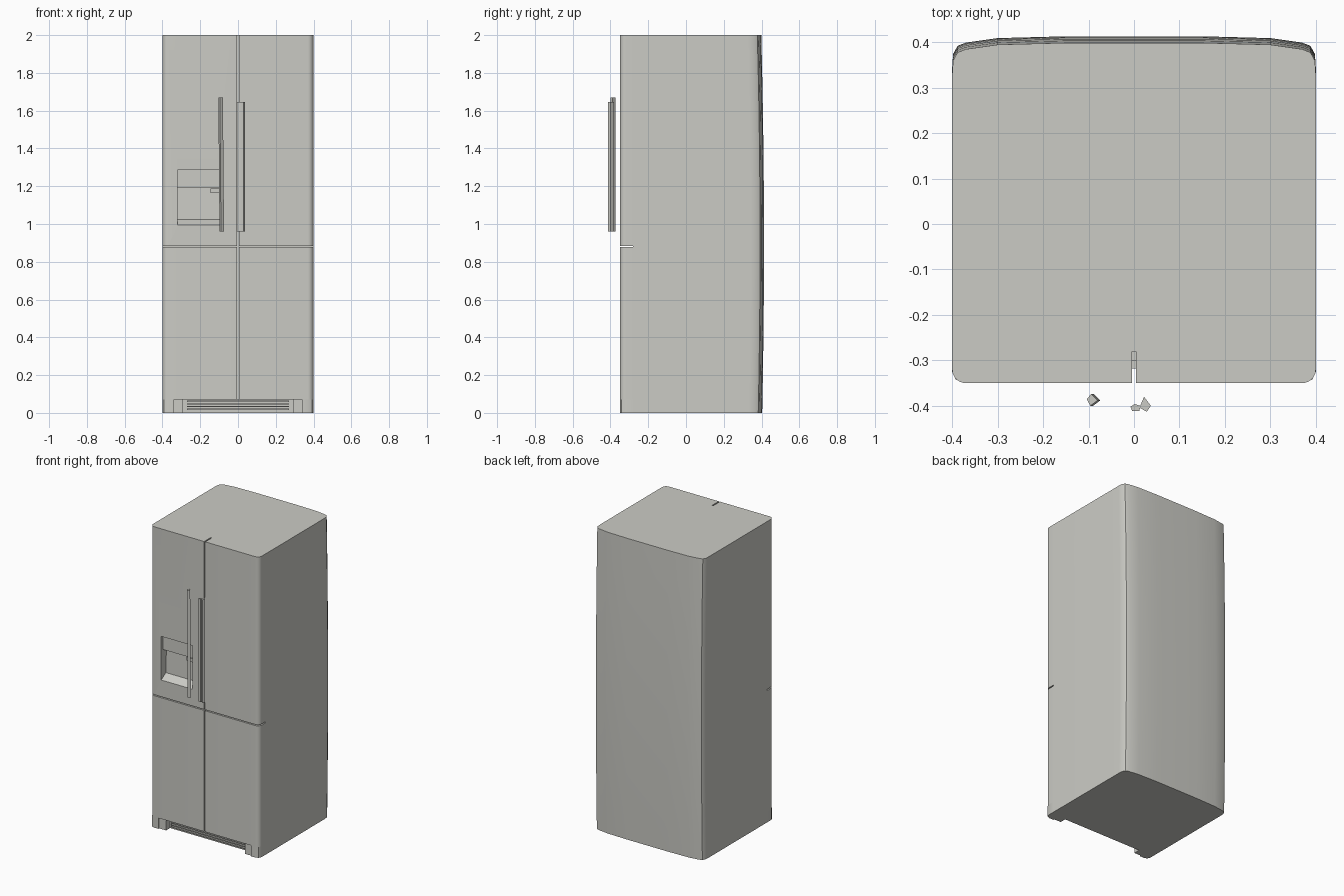
import bpy, bmesh, math

if "Cube" in bpy.data.objects:
    bpy.data.objects.remove(bpy.data.objects["Cube"])

# One painted-metal finish for the whole appliance
metal = bpy.data.materials.new("pale_grey_metal")
metal.diffuse_color = (0.60, 0.60, 0.56, 1)
metal.use_nodes = True
metal.node_tree.nodes["Principled BSDF"].inputs["Base Color"].default_value = metal.diffuse_color


def loft(name, rings, smooth=True):
    """Solid through rings of equal point count."""
    bm = bmesh.new()
    loops = [[bm.verts.new(p) for p in ring] for ring in rings]
    n = len(loops[0])
    for a, b in zip(loops, loops[1:]):
        for i in range(n):
            j = (i + 1) % n
            bm.faces.new((a[i], a[j], b[j], b[i]))
    bm.faces.new(loops[0][::-1])
    bm.faces.new(loops[-1])
    bmesh.ops.recalc_face_normals(bm, faces=bm.faces)
    me = bpy.data.meshes.new(name)
    bm.to_mesh(me)
    bm.free()
    ob = bpy.data.objects.new(name, me)
    bpy.context.collection.objects.link(ob)
    me.materials.append(metal)
    if smooth:
        bpy.ops.object.select_all(action='DESELECT')
        bpy.context.view_layer.objects.active = ob
        ob.select_set(True)
        bpy.ops.object.shade_smooth_by_angle(angle=math.radians(30))
    return ob


def prism(name, outline, z0, z1, lean=0.0):
    """Plan outline raised from z0 to z1, the top shifted sideways by lean."""
    return loft(name, [[(x, y, z0) for x, y in outline],
                       [(x + lean, y, z1) for x, y in outline]])


def box(name, x0, x1, y0, y1, z0, z1):
    return prism(name, [(x0, y0), (x1, y0), (x1, y1), (x0, y1)], z0, z1)


# Cabinet with a gently bowed back
SEAM, FRONT = -0.28, -0.35
half_back = [(0.4, 0.34), (0.398, 0.37), (0.388, 0.388), (0.37, 0.395),
             (0.30, 0.405), (0.15, 0.409)]
right = [(0.4, SEAM)] + half_back
plan = right + [(0.0, 0.409)] + [(-x, y) for x, y in reversed(right)]


def cabinet_ring(z):
    bow = 0.004 - 0.012 * abs(z - 0.9) ** 2
    return [(x, y + (bow if y > 0 else 0), z) for x, y in plan]


loft("cabinet", [cabinet_ring(0.2 * i) for i in range(11)])


# Doors: rounded outer front corner, narrow gaps between them
def door_outline(side):
    r, gap = 0.03, 0.004
    arc = [(0.4 - r + r * math.sin(a), FRONT + r - r * math.cos(a))
           for a in (math.radians(15 * k) for k in range(7))]
    pts = [(gap, SEAM), (gap, FRONT)] + arc + [(0.4, SEAM)]
    return [(side * x, y) for x, y in pts]


doors = {}
for label, side in (("left", -1), ("right", 1)):
    prism(f"{label}_lower_door", door_outline(side), 0.072, 0.877)
    doors[label] = prism(f"{label}_upper_door", door_outline(side), 0.884, 2.0)

# Dispenser recess: shallow control panel above a deeper cup bay
section = [(-0.45, 0.995), (-0.35, 0.995), (-0.30, 1.025), (-0.295, 1.19),
           (-0.33, 1.19), (-0.33, 1.285), (-0.45, 1.285)]
cutter = loft("dispenser_cutter", [[(x, y, z) for y, z in section]
                                   for x in (-0.32, -0.088)], smooth=False)
cutter.hide_render = True
cutter.hide_viewport = True
cut = doors["left"].modifiers.new("dispenser_recess", 'BOOLEAN')
cut.object = cutter
cut.operation = 'DIFFERENCE'
cut.solver = 'EXACT'

# Dispenser spout under the control panel
box("dispenser_spout", -0.145, -0.10, -0.335, -0.296, 1.165, 1.189)

# Front feet with a stepped inner part
for label, s in (("left", -1), ("right", 1)):
    foot = [(0.34, SEAM), (0.34, FRONT), (0.375, FRONT), (0.392, -0.342),
            (0.4, -0.325), (0.4, SEAM)]
    prism(f"{label}_foot", [(s * x, y) for x, y in foot], 0, 0.072)
    box(f"{label}_foot_step", *sorted((s * 0.29, s * 0.34)), -0.342, SEAM, 0, 0.072)

# Toe grille: recessed back plate and slats
box("toe_grille_plate", -0.29, 0.29, -0.30, SEAM, 0.0, 0.072)
for i in range(4):
    z = 0.016 + i * 0.014
    box(f"toe_grille_slat_{i + 1}", -0.27, 0.27, -0.318, -0.30, z, z + 0.007)

# Door handles: slim angular bars standing off the doors
prism("left_handle", [(-0.098, -0.385), (-0.090, -0.400), (-0.074, -0.388),
                      (-0.088, -0.374)], 0.96, 1.67, lean=-0.006)
prism("right_handle_inner", [(-0.008, -0.402), (-0.004, -0.411), (0.012, -0.411),
                             (0.014, -0.400), (0.002, -0.396)], 0.96, 1.645)
prism("right_handle_outer", [(0.012, -0.404), (0.028, -0.413), (0.037, -0.400),
                             (0.022, -0.380)], 0.96, 1.645)
